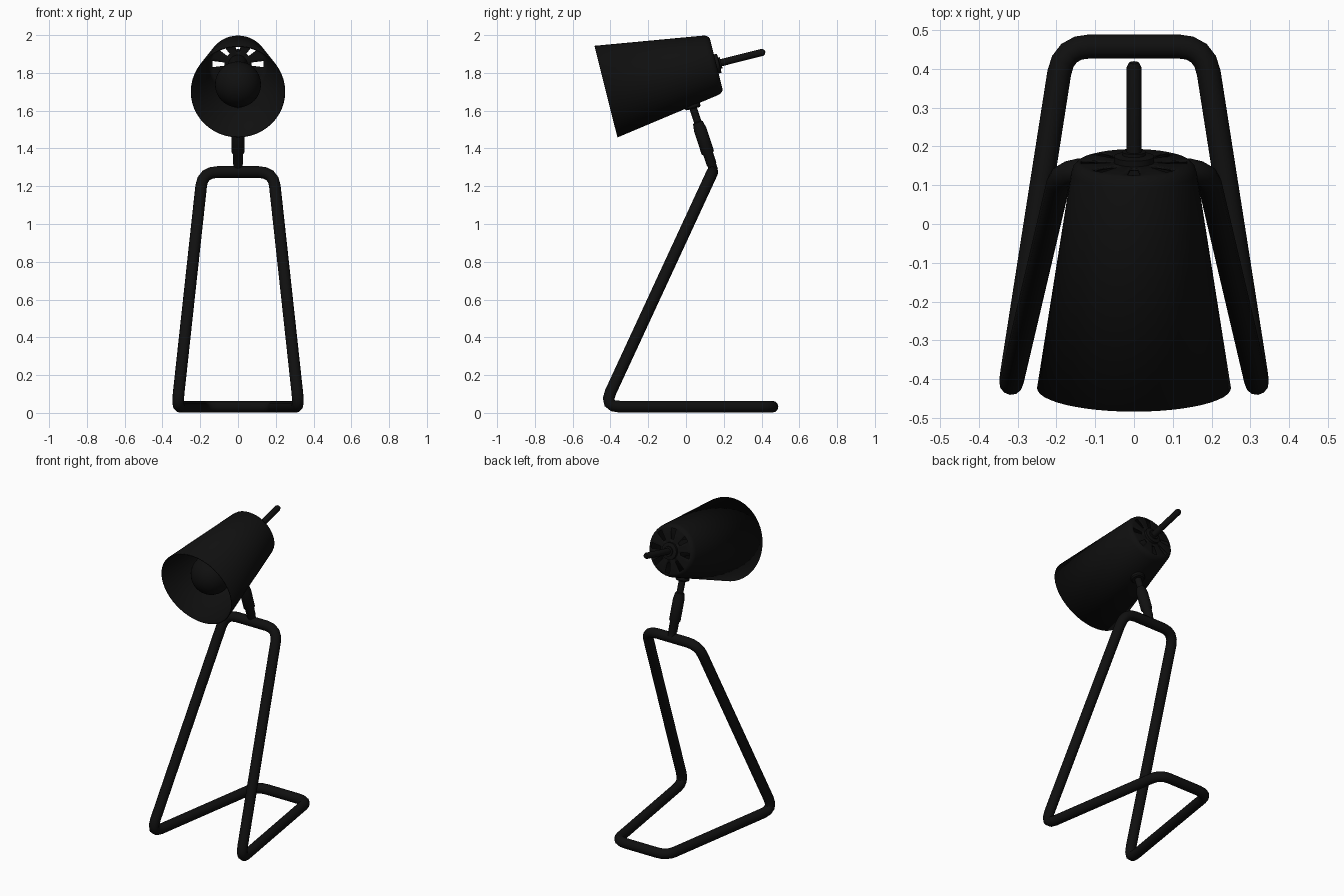
import bpy, bmesh, math
from mathutils import Vector

if "Cube" in bpy.data.objects:
    bpy.data.objects.remove(bpy.data.objects["Cube"])

black = bpy.data.materials.new("black_paint")
black.diffuse_color = (0.005, 0.005, 0.005, 1)
black.use_nodes = True
black.node_tree.nodes["Principled BSDF"].inputs["Base Color"].default_value = black.diffuse_color


def finish(ob, angle=35):
    ob.data.materials.clear()
    ob.data.materials.append(black)
    bpy.ops.object.select_all(action='DESELECT')
    ob.select_set(True)
    bpy.context.view_layer.objects.active = ob
    bpy.ops.object.shade_smooth_by_angle(angle=math.radians(angle))


def lathe(name, profile, origin, axis, segs=32, skip=None):
    """Revolve (radius, height) points, listed bottom to top, about an axis."""
    bm = bmesh.new()
    rings = []
    for r, h in profile:
        if r < 1e-6:
            rings.append([bm.verts.new((0, 0, h))] * segs)
        else:
            rings.append([bm.verts.new((r * math.cos(math.tau * i / segs),
                                        r * math.sin(math.tau * i / segs), h))
                          for i in range(segs)])
    for k, (a, b) in enumerate(zip(rings, rings[1:])):
        for i in range(segs):
            if skip and skip(k, i):
                continue
            j = (i + 1) % segs
            bm.faces.new(list(dict.fromkeys((a[i], a[j], b[j], b[i]))))
    me = bpy.data.meshes.new(name)
    bm.to_mesh(me)
    bm.free()
    ob = bpy.data.objects.new(name, me)
    bpy.context.collection.objects.link(ob)
    ob.location = origin
    ob.rotation_mode = 'QUATERNION'
    ob.rotation_quaternion = Vector(axis).to_track_quat('Z', 'Y')
    finish(ob)
    return ob


def rounded_loop(corners, steps=4):
    """Closed path whose corners (point, cut length) are rounded off."""
    pts = []
    n = len(corners)
    for i, (p, cut) in enumerate(corners):
        p = Vector(p)
        a = p + (Vector(corners[i - 1][0]) - p).normalized() * cut
        b = p + (Vector(corners[(i + 1) % n][0]) - p).normalized() * cut
        for s in range(steps + 1):
            t = s / steps
            pts.append(a * (1 - t) ** 2 + p * 2 * t * (1 - t) + b * t * t)
    return pts


# Bent tube stand: one closed loop, right half mirrored to the left
half = [((0.187, 0.14, 1.275), 0.08),
        ((0.322, -0.435, 0.033), 0.085),
        ((0.182, 0.458, 0.033), 0.07)]
loop = half + [((-p[0], p[1], p[2]), c) for p, c in reversed(half)]
path = rounded_loop(loop)
cu = bpy.data.curves.new("tube_stand", 'CURVE')
cu.dimensions = '3D'
cu.bevel_depth = 0.031
cu.bevel_resolution = 4
sp = cu.splines.new('POLY')
sp.points.add(len(path) - 1)
for pt, co in zip(sp.points, path):
    pt.co = (*co, 1)
sp.use_cyclic_u = True
stand = bpy.data.objects.new("tube_stand", cu)
bpy.context.collection.objects.link(stand)
bpy.context.view_layer.objects.active = stand
stand.select_set(True)
bpy.ops.object.convert(target='MESH')
finish(bpy.context.view_layer.objects.active, 50)

# Shade axis runs from the open front rim to the back
rim = Vector((0, -0.423, 1.701))
axis = Vector((0, 0.97, 0.2435)).normalized()
down = Vector((0, 0.2435, -0.97)).normalized()

# Conical shade with eight radial vents in its back
shade = lathe("lamp_shade",
              [(0.25, 0), (0.162, 0.572), (0.157, 0.587), (0.146, 0.598),
               (0.137, 0.601), (0.072, 0.601), (0, 0.601)],
              rim, axis, 48, lambda k, i: k == 4 and i % 6 in (0, 5))
wall = shade.modifiers.new("thickness", 'SOLIDIFY')
wall.thickness = 0.006
wall.offset = -1

# Hub and handle rod behind the shade
lathe("handle_hub", [(0, 0.595), (0.052, 0.595), (0.052, 0.616), (0.03, 0.62),
                     (0.03, 0.628), (0, 0.628)], rim, axis)
lathe("handle_rod", [(0, 0.60), (0.019, 0.60), (0.019, 0.853), (0.013, 0.865),
                     (0, 0.869)], rim, axis, 20)

# Bulb and socket inside the shade
R, C = 0.122, 0.155
globe = [(R * math.sin(math.radians(a)), C - R * math.cos(math.radians(a)))
         for a in range(0, 141, 10)]
lathe("bulb", globe + [(0.055, 0.29), (0.042, 0.34), (0.04, 0.40), (0, 0.40)], rim, axis)
lathe("bulb_socket", [(0, 0.38), (0.05, 0.38), (0.05, 0.60), (0, 0.60)], rim, axis)

# Mounting disc and pivot ball under the shade
mount = rim + axis * 0.425 + down * 0.175
lathe("shade_mount", [(0, 0), (0.042, 0), (0.042, 0.018), (0.036, 0.025), (0, 0.025)],
      mount, down)

# Arm from the shade pivot down to the top bar of the stand
foot = Vector((0, 0.146, 1.285))
top = mount + down * 0.015
arm = top - foot
L = arm.length
lathe("arm", [(0, 0), (0.024, 0), (0.024, 0.03), (0.027, 0.035), (0.027, 0.09),
              (0.034, 0.10), (0.034, 0.225), (0.027, 0.265), (0.02, 0.27),
              (0.02, L), (0, L)], foot, arm, 24)
